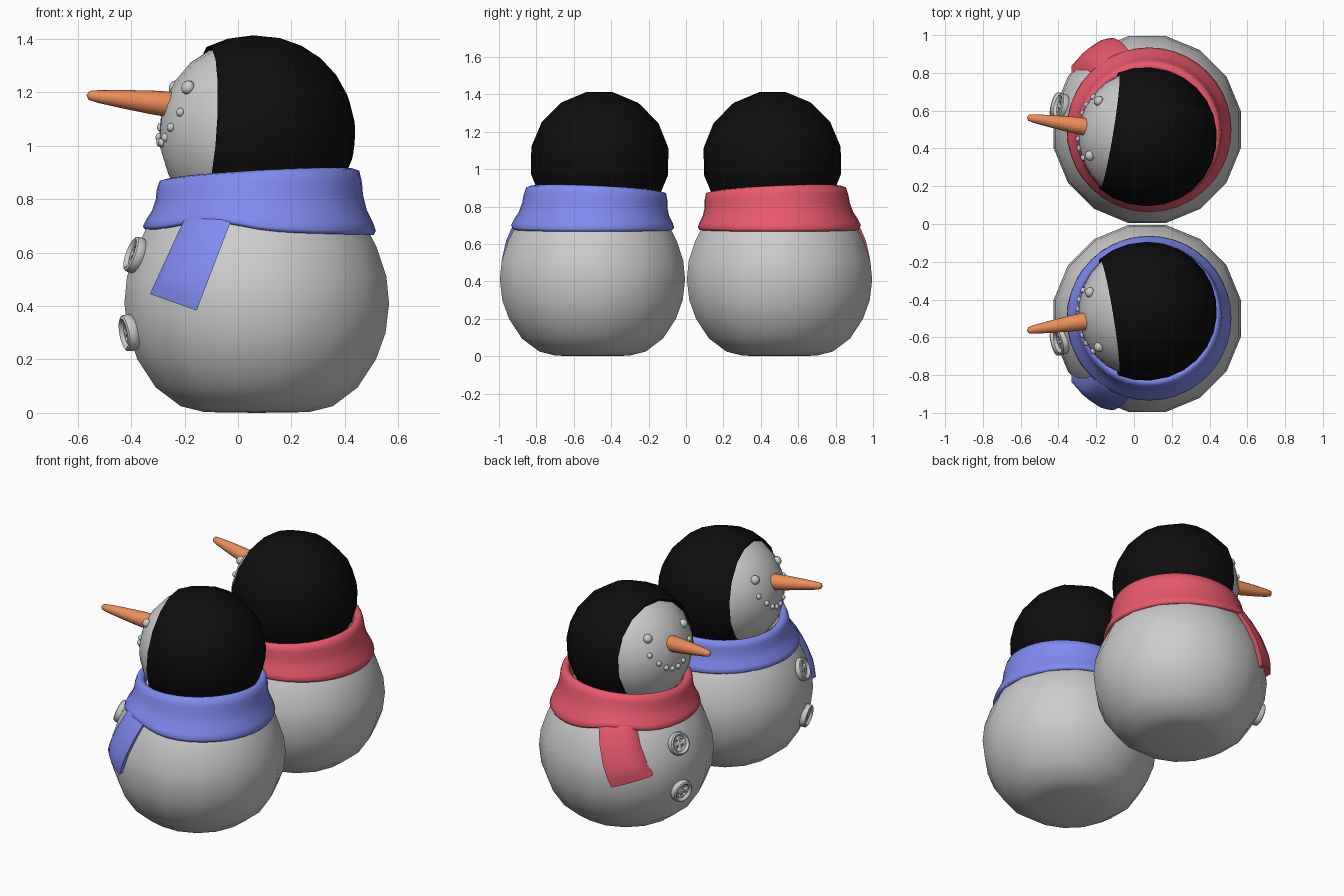
import bpy, bmesh
from math import sin, cos, pi, exp, sqrt, radians, atan2
from mathutils import Vector

if "Cube" in bpy.data.objects:
    bpy.data.objects.remove(bpy.data.objects["Cube"])

def material(name, rgb):
    m = bpy.data.materials.new(name)
    m.diffuse_color = (*rgb, 1)
    m.use_nodes = True
    m.node_tree.nodes["Principled BSDF"].inputs["Base Color"].default_value = m.diffuse_color
    return m

BLACK = material("black", (0.004, 0.004, 0.004))
ORANGE = material("orange", (0.85, 0.27, 0.10))
SCARVES = (material("blue", (0.22, 0.26, 0.88)), material("red", (0.82, 0.10, 0.15)))

def finish(bm, name, mats=None, angle=40):
    """Make the part for the -y snowman and its mirror image for the +y one."""
    if not isinstance(mats, tuple):
        mats = (mats, mats)
    bmesh.ops.remove_doubles(bm, verts=bm.verts, dist=1e-5)
    bmesh.ops.recalc_face_normals(bm, faces=bm.faces)
    out = []
    for side, mat in zip(("near", "far"), mats):
        if side == "far":
            for v in bm.verts:
                v.co.y *= -1
            bmesh.ops.reverse_faces(bm, faces=bm.faces)
        me = bpy.data.meshes.new(name)
        bm.to_mesh(me)
        me.polygons.foreach_set("use_smooth", [True] * len(me.polygons))
        me.set_sharp_from_angle(angle=radians(angle))
        if mat:
            me.materials.append(mat)
        ob = bpy.data.objects.new(f"{name}_{side}", me)
        bpy.context.collection.objects.link(ob)
        out.append(ob)
    bm.free()
    return out

def skin(bm, rings, closed=False):
    """Bridge rings of points with quads."""
    vs = [[bm.verts.new(p) for p in r] for r in rings]
    n = len(vs[0])
    pairs = list(zip(vs, vs[1:])) + ([(vs[-1], vs[0])] if closed else [])
    for a, b in pairs:
        for i in range(n):
            j = (i + 1) % n
            bm.faces.new((a[i], a[j], b[j], b[i]))

def lathe(bm, profile, origin, axis=(0, 0, 1), seg=16, closed=False):
    """Turn (radius, height) points around an axis."""
    q = Vector(axis).to_track_quat('Z', 'Y')
    rings = []
    for r, h in profile:
        rings.append([Vector(origin) + q @ Vector((r * cos(a), r * sin(a), h))
                      for a in ((i + 0.5) * 2 * pi / seg for i in range(seg))])
    skin(bm, rings, closed)

# body: round ball with a flattened base
BODY = Vector((0.07, -0.5, 0))
PROFILE = [(0, 0.0), (0.2, 0.003), (0.29, 0.025), (0.385, 0.095), (0.455, 0.2),
           (0.492, 0.3), (0.505, 0.41), (0.495, 0.51), (0.458, 0.62),
           (0.40, 0.73), (0.3, 0.83), (0, 0.9)]

def body_radius(z):
    for (r0, z0), (r1, z1) in zip(PROFILE, PROFILE[1:]):
        if z0 <= z <= z1:
            return r0 + (r1 - r0) * (z - z0) / (z1 - z0)

bm = bmesh.new()
lathe(bm, PROFILE, BODY)
finish(bm, "body", angle=60)

# head: ball whose axis points where the face looks
HEAD, R = Vector((0.065, -0.462, 1.045)), 0.36
FACE = Vector((-0.987, -0.16, 0)).normalized()
LEFT = Vector((0.16, -0.987, 0)).normalized()
TILT = (FACE + Vector((0, 0, 0.07))).normalized()
bm = bmesh.new()
lathe(bm, [(R * sin(a), R * cos(a)) for a in (i * pi / 12 for i in range(13))], HEAD, TILT)
finish(bm, "head", angle=60)

# hood: shell over the back of the head, open at the face
RH, OPEN = 0.374, radians(58)
angles = [OPEN + i * (pi - OPEN) / 9 for i in range(10)]
hood = [(0.33 * sin(OPEN), 0.33 * cos(OPEN))] + [(RH * sin(a), RH * cos(a)) for a in angles]
bm = bmesh.new()
lathe(bm, hood, HEAD, TILT)
finish(bm, "hood", BLACK, 60)

def on_face(side, up, r=R):
    return HEAD + LEFT * side + Vector((0, 0, up)) + FACE * sqrt(r * r - side * side - up * up)

def bead(bm, pos, radius):
    n = (pos - HEAD).normalized()
    lathe(bm, [(radius * sin(a), 0.85 * radius * cos(a)) for a in
               (i * pi / 6 for i in range(7))], pos, n, 10)

# carrot nose
bm = bmesh.new()
lathe(bm, [(0, -0.02), (0.046, -0.02), (0.048, 0), (0.044, 0.07), (0.034, 0.18),
           (0.024, 0.27), (0.017, 0.305), (0, 0.316)],
      on_face(0, 0.11, 0.345), FACE + Vector((0, 0, 0.11)), 14)
finish(bm, "nose", ORANGE, 60)

# eyes
bm = bmesh.new()
for s in (-1, 1):
    bead(bm, on_face(s * 0.147, 0.173), 0.028)
finish(bm, "eyes", angle=60)

# smile of small beads
bm = bmesh.new()
for i in range(8):
    k = i / 3.5 - 1
    bead(bm, on_face(0.163 * k, -0.035 + 0.115 * k * k), 0.017)
finish(bm, "mouth", angle=60)

# buttons with a raised rim and four holes
for label, z, tilt in (("upper", 0.59, 20), ("lower", 0.30, -10)):
    yaw = radians(15)
    out = Vector((-cos(yaw), -sin(yaw), 0))
    axis = (out * cos(radians(tilt)) + Vector((0, 0, sin(radians(tilt))))).normalized()
    pos = BODY + out * body_radius(z) + Vector((0, 0, z))
    bm = bmesh.new()
    lathe(bm, [(0, -0.02), (0.062, -0.02), (0.068, -0.01), (0.07, 0.005), (0.067, 0.02),
               (0.058, 0.025), (0.05, 0.02), (0.046, 0.01), (0, 0.01)], pos, axis, 20)
    buttons = finish(bm, f"{label}_button")
    q = axis.to_track_quat('Z', 'Y')
    bm = bmesh.new()
    for sx in (-1, 1):
        for sy in (-1, 1):
            lathe(bm, [(0, -0.005), (0.01, -0.005), (0.01, 0.04), (0, 0.04)],
                  pos + q @ Vector((0.018 * sx, 0.018 * sy, 0)), axis, 8)
    for ob, cutter in zip(buttons, finish(bm, f"{label}_button_holes")):
        cutter.hide_render = True
        mod = ob.modifiers.new("holes", 'BOOLEAN')
        mod.operation, mod.object = 'DIFFERENCE', cutter

# scarf: flared collar with a wavy lower edge
SECTION = [(0.33, 0.93), (0.352, 1.0), (0.374, 0.97), (0.384, 0.8), (0.388, 0.6),
           (0.402, 0.38), (0.426, 0.18), (0.436, 0.06), (0.428, 0), (0.40, 0.03),
           (0.35, 0.3), (0.33, 0.6)]
TAIL_ANGLE = atan2(-0.42, -0.2)
rings = []
for i in range(40):
    a = -pi + i * 2 * pi / 40
    top = 0.893 + 0.02 * cos(a) - 0.016 * sin(a)
    bottom = 0.676 - 0.01 * cos(a) + 0.035 * exp(-((a - TAIL_ANGLE) / 0.4) ** 2)
    rings.append([(0.08 + r * cos(a), -0.5 + 0.02 * f + r * sin(a), bottom + f * (top - bottom))
                  for r, f in SECTION])
bm = bmesh.new()
skin(bm, rings, closed=True)
finish(bm, "scarf_collar", SCARVES, 80)

# scarf tail: strip laid over the side of the body
TL, TR, BL, BR = (-0.185, 0.76), (-0.01, 0.76), (-0.33, 0.445), (-0.155, 0.383)
rings = []
for j in range(9):
    v = j / 8
    outer, inner = [], []
    for i in range(6):
        u = i / 5
        x, z = [(TL[k] * (1 - u) + TR[k] * u) * (1 - v) + (BL[k] * (1 - u) + BR[k] * u) * v
                for k in (0, 1)]
        for pts, lift in ((outer, 0.022 if i in (0, 5) or j == 8 else 0.03), (inner, -0.015)):
            rad = body_radius(z) + lift
            pts.append((x, BODY.y - sqrt(rad ** 2 - (x - BODY.x) ** 2), z))
    rings.append(outer + inner[::-1])
bm = bmesh.new()
skin(bm, rings)
bmesh.ops.holes_fill(bm, edges=[e for e in bm.edges if e.is_boundary], sides=0)
finish(bm, "scarf_tail", SCARVES, 50)
